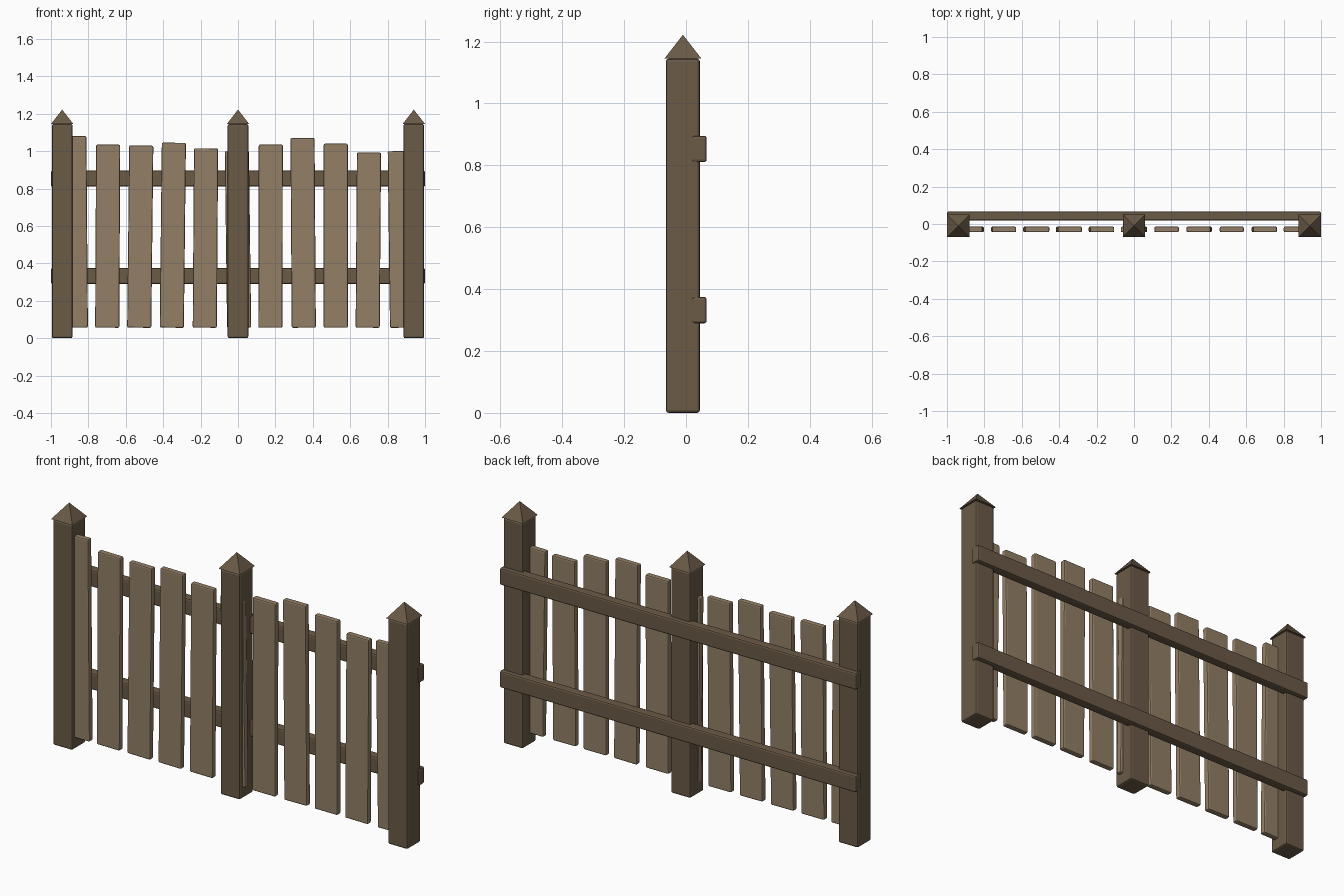
import bpy
import math

old = bpy.data.objects.get("Cube")
if old:
    bpy.data.objects.remove(old, do_unlink=True)


def material(name, rgb):
    mat = bpy.data.materials.new(name)
    mat.use_nodes = True
    mat.diffuse_color = (*rgb, 1)
    bsdf = mat.node_tree.nodes["Principled BSDF"]
    bsdf.inputs["Base Color"].default_value = (*rgb, 1)
    bsdf.inputs["Roughness"].default_value = 0.9
    return mat


dark_wood = material("dark wood", (0.145, 0.103, 0.062))
light_wood = material("light wood", (0.29, 0.212, 0.133))


def board(name, center, size, mat, bevel, lean=0.0):
    """Bevelled box; lean is the sideways shift of its top end."""
    bpy.ops.mesh.primitive_cube_add(size=1, location=center)
    obj = bpy.context.object
    obj.name = name
    obj.scale = size
    bpy.ops.object.transform_apply(location=False, rotation=False, scale=True)
    obj.rotation_euler.y = math.atan2(lean, size[2])
    mod = obj.modifiers.new("worn edges", "BEVEL")
    mod.width = bevel
    mod.segments = 2
    obj.data.materials.append(mat)
    return obj


# Posts with pyramid caps
POST_Y, POST_TOP, CAP_TOP = -0.01, 1.145, 1.222
for side, x in (("right", -0.94), ("middle", 0), ("left", 0.94)):
    board(f"post_{side}", (x, POST_Y, POST_TOP / 2), (0.11, 0.11, POST_TOP), dark_wood, 0.009)
    bpy.ops.mesh.primitive_cone_add(
        vertices=4, radius1=0.06 * math.sqrt(2), depth=CAP_TOP - POST_TOP,
        location=(x, POST_Y, (POST_TOP + CAP_TOP) / 2), rotation=(0, 0, math.pi / 4))
    cap = bpy.context.object
    cap.name = f"post_cap_{side}"
    cap.data.materials.append(dark_wood)

# Horizontal rails along the back
for name, z in (("lower_rail", 0.332), ("upper_rail", 0.853)):
    board(name, (0, 0.043, z), (2, 0.048, 0.085), dark_wood, 0.008)

# Uneven pickets: top height and sideways lean
PICKETS = [(1.08, -0.008), (1.035, 0.005), (1.03, 0.011), (1.045, 0.011),
           (1.015, 0.007), (1.0, -0.012), (1.035, 0.002), (1.07, -0.007),
           (1.04, 0), (0.993, 0.007), (1.0, -0.012)]
BASE = 0.056
for i, (top, lean) in enumerate(PICKETS):
    x = (i - 5) * 0.1742
    board(f"picket_{i + 1}", (x, -0.029, (BASE + top) / 2),
          (0.129, 0.03, top - BASE), light_wood, 0.007, lean)
